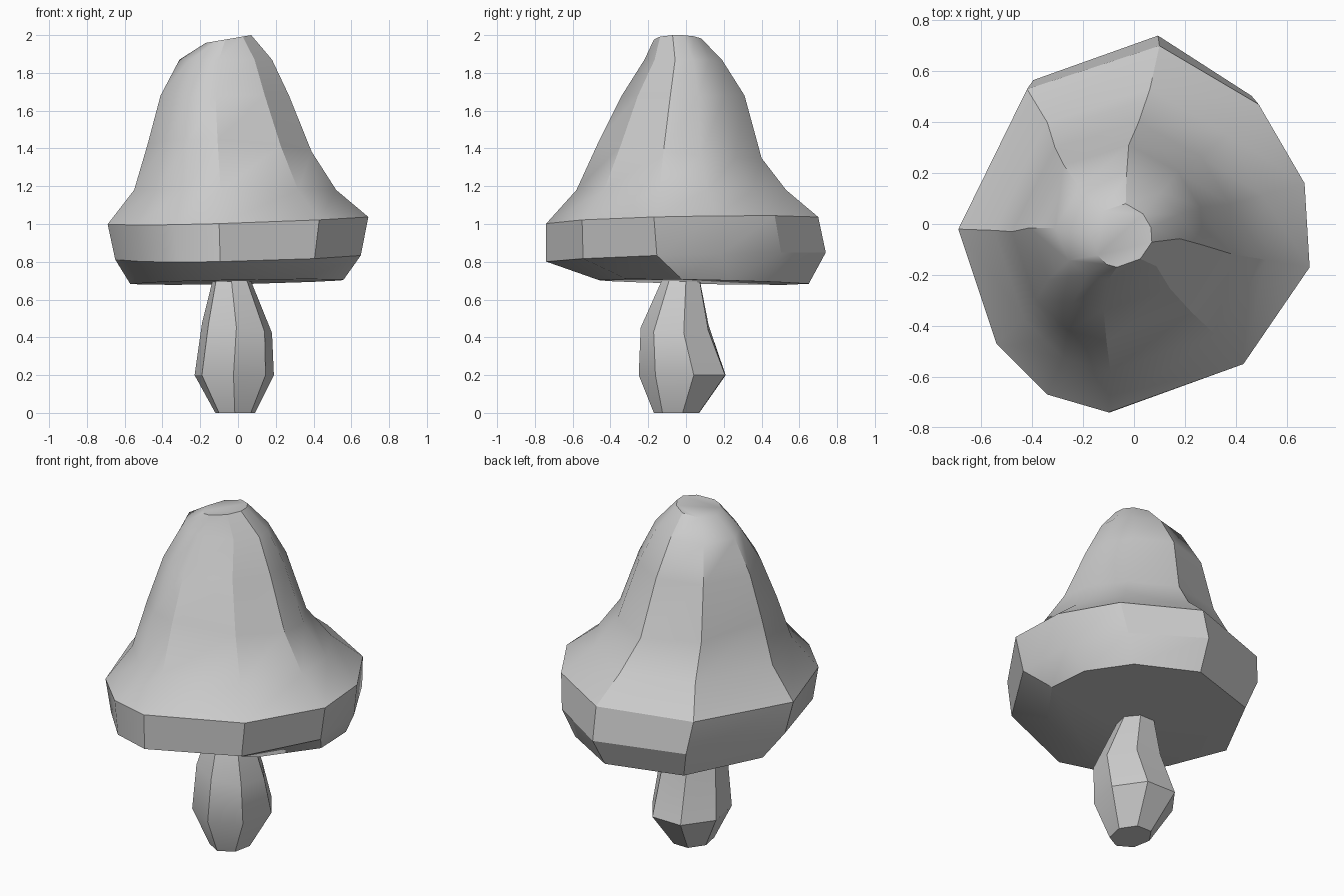
import bpy, bmesh, math

if "Cube" in bpy.data.objects:
    bpy.data.objects.remove(bpy.data.objects["Cube"])


def fit(outline, x0, x1, y0, y1, z, tilt_x=0, tilt_y=0):
    """Scale an outline into a bounding box, on a slightly tilted plane."""
    xs, ys = [p[0] for p in outline], [p[1] for p in outline]
    ring = []
    for px, py in outline:
        x = x0 + (px - min(xs)) / (max(xs) - min(xs)) * (x1 - x0)
        y = y0 + (py - min(ys)) / (max(ys) - min(ys)) * (y1 - y0)
        ring.append((x, y, z + tilt_x * x + tilt_y * y))
    return ring


def loft(name, outline, rings):
    """Join the fitted rings into a closed, faceted body."""
    bm = bmesh.new()
    loops = [[bm.verts.new(c) for c in fit(outline, *r)] for r in rings]
    n = len(outline)
    for a, b in zip(loops, loops[1:]):
        for i in range(n):
            j = (i + 1) % n
            bm.faces.new((a[i], a[j], b[j], b[i]))
    bm.faces.new(loops[0])
    bm.faces.new(loops[-1])
    bmesh.ops.recalc_face_normals(bm, faces=bm.faces)
    mesh = bpy.data.meshes.new(name)
    bm.to_mesh(mesh)
    bm.free()
    obj = bpy.data.objects.new(name, mesh)
    bpy.context.collection.objects.link(obj)
    bpy.ops.object.select_all(action='DESELECT')
    obj.select_set(True)
    bpy.context.view_layer.objects.active = obj
    bpy.ops.object.shade_smooth_by_angle(angle=math.radians(30))
    return obj


# Cap: irregular ten-sided rim carried up into a leaning bell
rim = [(0.10, 0.70), (-0.42, 0.53), (-0.69, -0.02), (-0.54, -0.47), (-0.34, -0.67),
       (-0.10, -0.74), (0.43, -0.55), (0.69, -0.17), (0.67, 0.16), (0.49, 0.47)]
loft("mushroom_cap", rim, [
    (-0.57, 0.56, -0.46, 0.65, 0.695, 0.02, -0.02),
    (-0.65, 0.65, -0.74, 0.74, 0.825, 0.02, 0.03),
    (-0.69, 0.69, -0.74, 0.70, 1.02, 0.03, 0.02),
    (-0.55, 0.52, -0.58, 0.53, 1.18),
    (-0.48, 0.39, -0.46, 0.40, 1.39, -0.05, -0.1),
    (-0.41, 0.27, -0.34, 0.31, 1.68),
    (-0.31, 0.18, -0.22, 0.19, 1.87),
    (-0.17, 0.07, -0.17, 0.08, 1.988, 0.17),
])

# Stem: seven-sided, bulging low and tapering into the cap
stem = [(math.cos(a), math.sin(a)) for a in
        (math.radians(12) + i * math.tau / 7 for i in range(7))]
loft("mushroom_stem", stem, [
    (-0.12, 0.09, -0.17, 0.07, 0.0),
    (-0.23, 0.19, -0.25, 0.21, 0.20),
    (-0.19, 0.18, -0.24, 0.12, 0.45, -0.15),
    (-0.13, 0.06, -0.12, 0.07, 0.72),
])
